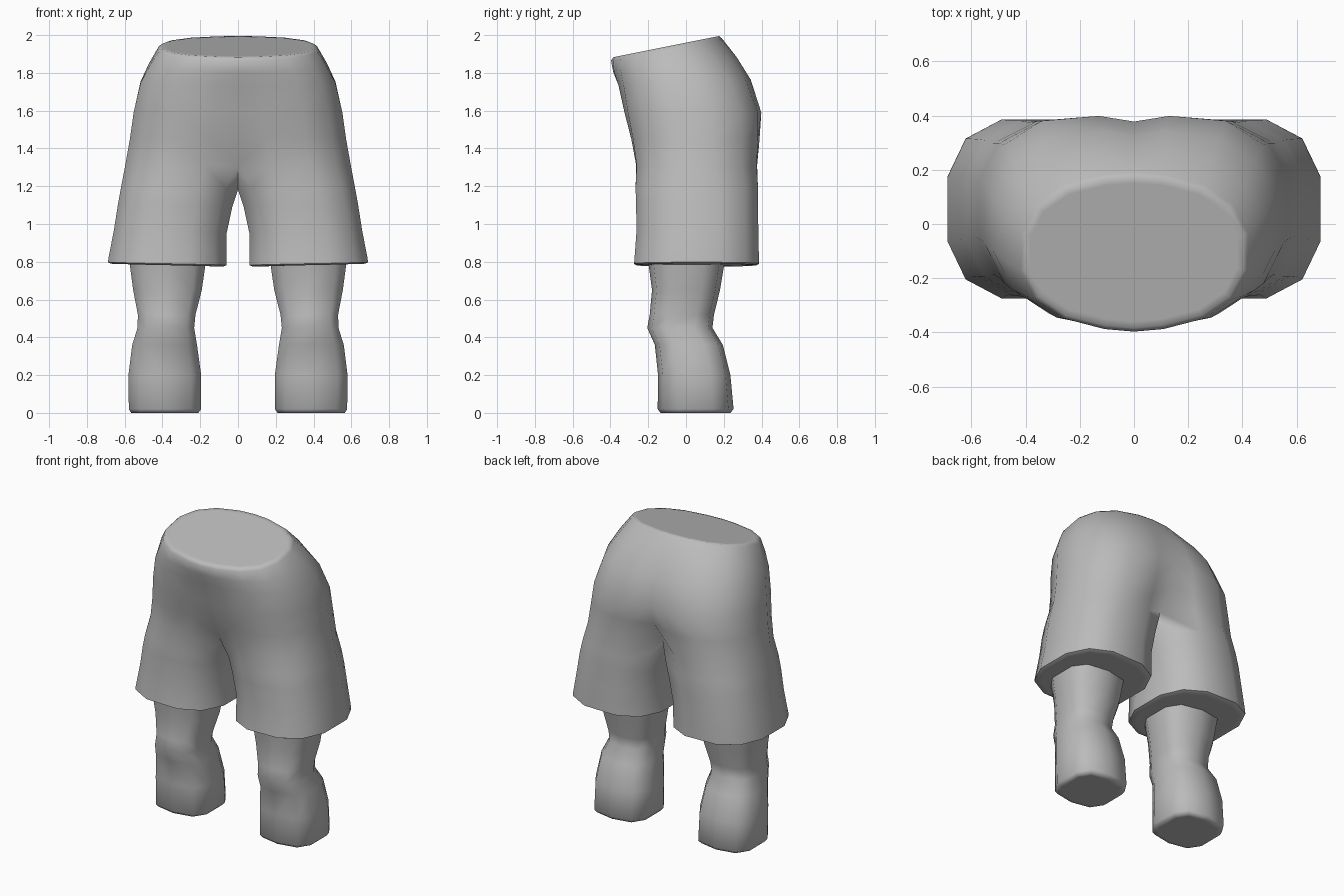
import bpy, bmesh, math
from math import cos, sin, radians

if "Cube" in bpy.data.objects:
    bpy.data.objects.remove(bpy.data.objects["Cube"])

grey = bpy.data.materials.new("plain grey")
grey.diffuse_color = (0.5, 0.5, 0.5, 1)
grey.use_nodes = True
grey.node_tree.nodes["Principled BSDF"].inputs["Base Color"].default_value = grey.diffuse_color


def spow(v, p):
    """Signed power, used to square off the round sections."""
    return math.copysign(abs(v) ** p, v)


def loft(name, rings):
    """Skin a stack of closed rings, cap it, mirror it across x = 0."""
    bm = bmesh.new()
    loops = [[bm.verts.new(p) for p in ring] for ring in rings]
    n = len(rings[0])
    for a, b in zip(loops, loops[1:]):
        for i in range(n):
            j = (i + 1) % n
            bm.faces.new((a[i], a[j], b[j], b[i]))
    bm.faces.new(loops[0][::-1])
    bm.faces.new(loops[-1])
    # open the faces that lie on the mirror plane
    flat = [f for f in bm.faces if all(abs(v.co.x) < 1e-5 for v in f.verts)]
    bmesh.ops.delete(bm, geom=flat, context='FACES')
    copy = bmesh.ops.duplicate(bm, geom=bm.verts[:] + bm.edges[:] + bm.faces[:])["geom"]
    for g in copy:
        if isinstance(g, bmesh.types.BMVert):
            g.co.x *= -1
    bmesh.ops.reverse_faces(bm, faces=[g for g in copy if isinstance(g, bmesh.types.BMFace)])
    bmesh.ops.remove_doubles(bm, verts=bm.verts, dist=1e-5)
    # join the two halves of the waist cap, then inset the caps to keep them flat
    halves = [f for f in bm.faces if len(f.verts) >= 10
              and any(abs(v.co.x) < 1e-5 for v in f.verts)]
    if halves:
        bmesh.ops.dissolve_faces(bm, faces=halves, use_verts=True)
    bmesh.ops.recalc_face_normals(bm, faces=bm.faces)
    caps = [f for f in bm.faces if len(f.verts) >= 10]
    bmesh.ops.inset_individual(bm, faces=caps, thickness=0.025)
    me = bpy.data.meshes.new(name)
    bm.to_mesh(me)
    bm.free()
    ob = bpy.data.objects.new(name, me)
    bpy.context.collection.objects.link(ob)
    me.materials.append(grey)
    bpy.ops.object.select_all(action='DESELECT')
    ob.select_set(True)
    bpy.context.view_layer.objects.active = ob
    bpy.ops.object.shade_smooth_by_angle(angle=radians(60))
    return ob


def tube_ring(z, x0, x1, y0, y1, n, p, drop=0.0):
    """Squared ring inside the given x and y limits."""
    angles = [2 * math.pi * (i + 0.5) / n - math.pi for i in range(n)]
    xs = [spow(cos(a), p) for a in angles]
    ys = [spow(sin(a), p) for a in angles]
    cx, cy = (x0 + x1) / 2, (y0 + y1) / 2
    rx, ry = (x1 - x0) / 2 / max(xs), (y1 - y0) / 2 / max(ys)
    return [(cx + rx * x, cy + ry * y, z + drop * cos(a))
            for x, y, a in zip(xs, ys, angles)]


# trouser legs: z, inner x, outer x, front y, back y
shorts = [tube_ring(z, *r, 12, 0.77, 0.008) for z, r in (
    (0.782, (0.08, 0.672, -0.26, 0.37)),
    (0.79, (0.06, 0.688, -0.275, 0.386)),
    (0.81, (0.06, 0.686, -0.273, 0.386)),
    (0.96, (0.06, 0.657, -0.262, 0.383)),
    (1.10, (0.03, 0.635, -0.264, 0.381)))]

# crotch: the two innermost corners meet the mirror plane
crotch = tube_ring(1.19, 0.0, 0.62, -0.267, 0.381, 12, 0.8)
crotch[0] = (0, crotch[0][1], 1.18)
crotch[-1] = (0, crotch[-1][1], 1.18)
shorts.append(crotch)

# hips and waist: z, tilt, centre x, radius x, front y, back y, sweep,
# front and back y on the centre line
for z, tilt, cx, rx, yf, yb, sweep, cf, cb in (
        (1.31, 0.0, 0.27, 0.337, -0.272, 0.385, 104, -0.20, 0.25),
        (1.45, 0.0, 0.23, 0.352, -0.295, 0.395, 101, -0.27, 0.335),
        (1.59, 0.0, 0.19, 0.372, -0.328, 0.401, 97, -0.32, 0.378),
        (1.75, 0.04, 0.13, 0.395, -0.358, 0.343, 92, -0.358, 0.322),
        (1.85, 0.12, 0.06, 0.418, -0.382, 0.27, 85, -0.385, 0.260),
        (1.945, 0.20, 0.0, 0.427, -0.393, 0.188, 78, -0.397, 0.190),
        (1.960, 0.20, 0.0, 0.412, -0.380, 0.173, 78, -0.384, 0.175)):
    cy, ry = (yf + yb) / 2, (yb - yf) / 2
    pts = [(0, cf * 0.4), (0, cf)]
    for i in range(8):
        a = radians(-sweep + 2 * sweep * i / 7)
        pts.append((cx + rx * spow(cos(a), 0.87), cy + ry * spow(sin(a), 0.87)))
    pts += [(0, cb), (0, cb * 0.4)]
    shorts.append([(x, y, z + tilt * y) for x, y in pts])
loft("shorts", shorts)

# lower legs: z, inner x, outer x, front y, back y
loft("lower_legs", [tube_ring(*r, 10, 0.68) for r in (
    (0.0, 0.21, 0.565, -0.135, 0.235),
    (0.02, 0.195, 0.578, -0.15, 0.252),
    (0.20, 0.195, 0.58, -0.148, 0.235),
    (0.36, 0.217, 0.56, -0.165, 0.195),
    (0.45, 0.232, 0.532, -0.205, 0.140),
    (0.52, 0.225, 0.53, -0.192, 0.148),
    (0.65, 0.192, 0.555, -0.180, 0.180),
    (0.80, 0.17, 0.575, -0.200, 0.205))])
